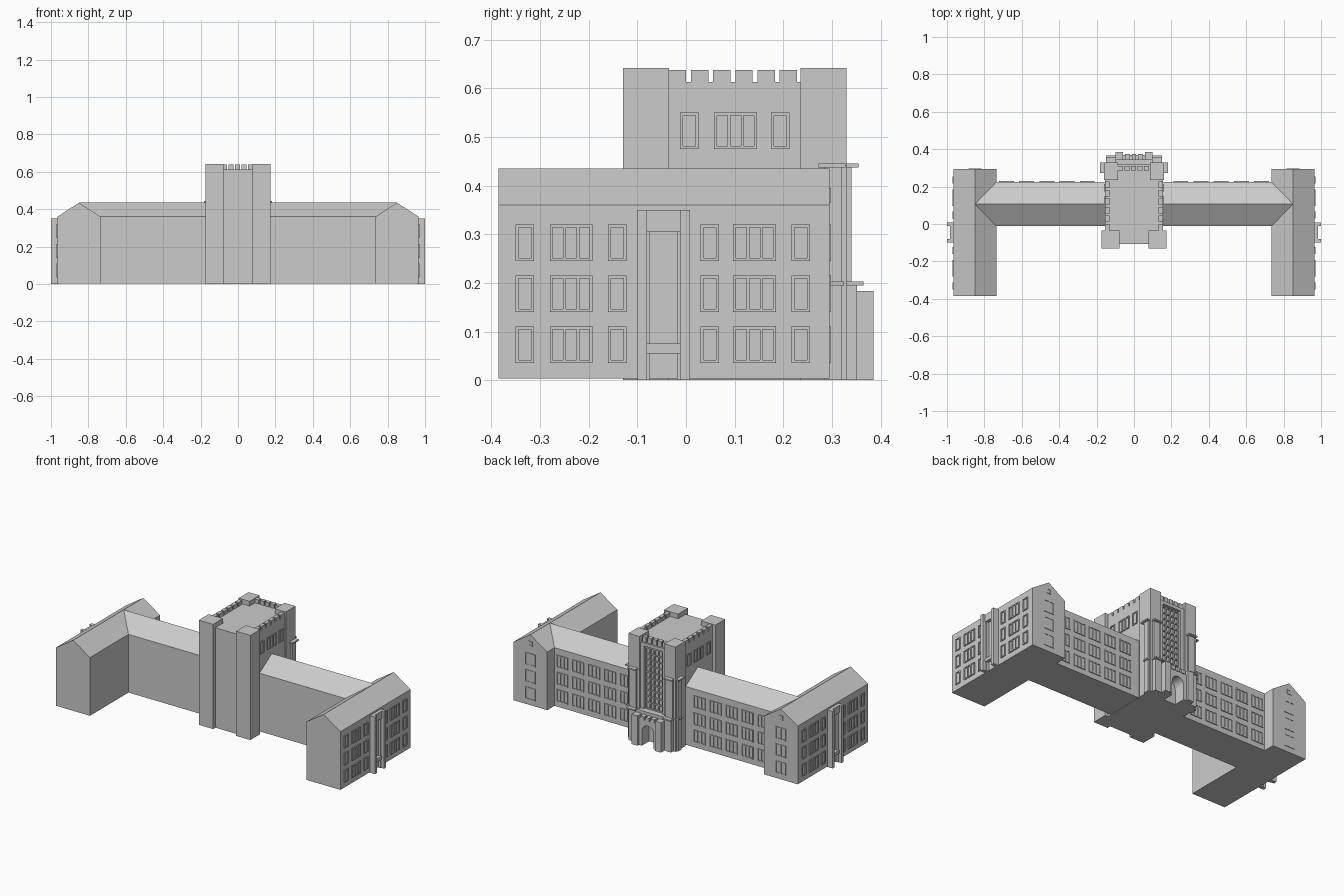
import bpy, bmesh, math
from mathutils import Vector

cube = bpy.data.objects.get("Cube")
if cube:
    bpy.data.objects.remove(cube, do_unlink=True)

stone = bpy.data.materials.new("grey stone")
stone.use_nodes = True
GREY = (0.6, 0.6, 0.6, 1)
stone.diffuse_color = GREY
stone.node_tree.nodes["Principled BSDF"].inputs["Base Color"].default_value = GREY


def finish(name, bm):
    bmesh.ops.recalc_face_normals(bm, faces=bm.faces)
    mesh = bpy.data.meshes.new(name)
    bm.to_mesh(mesh)
    bm.free()
    mesh.materials.append(stone)
    obj = bpy.data.objects.new(name, mesh)
    bpy.context.collection.objects.link(obj)
    return obj


def box(bm, x0, x1, y0, y1, z0, z1):
    verts = bmesh.ops.create_cube(bm, size=1)["verts"]
    for v in verts:
        v.co = Vector(((x0 + x1) / 2 + v.co.x * (x1 - x0),
                       (y0 + y1) / 2 + v.co.y * (y1 - y0),
                       (z0 + z1) / 2 + v.co.z * (z1 - z0)))


def pair(bm, x0, x1, *rest):
    """A box and its twin on the other side."""
    box(bm, x0, x1, *rest)
    box(bm, -x1, -x0, *rest)


def prism(bm, profile, axis, a, b):
    """Extrude a (u, z) profile along x or y."""
    def put(u, z, d):
        return (d, u, z) if axis == "x" else (u, d, z)
    face = bm.faces.new([bm.verts.new(put(u, z, a)) for u, z in profile])
    moved = bmesh.ops.extrude_face_region(bm, geom=[face])["geom"]
    shift = Vector(put(0, 0, b - a))
    for v in moved:
        if isinstance(v, bmesh.types.BMVert):
            v.co += shift


def window(bm, axis, wall, u0, u1, z0, z1, panes=1, rails=0, bar=0.006, depth=0.005):
    """Raised frame with mullions, on both mirrored walls if it faces x."""
    def strip(a, b, c, d):
        if axis == "x":
            pair(bm, wall - 0.002, wall + depth, a, b, c, d)
        else:
            box(bm, a, b, wall - 0.002, wall + depth, c, d)
    for i in range(panes + 1):
        u = u0 + (u1 - u0 - bar) * i / panes
        strip(u, u + bar, z0, z1)
    for i in range(rails + 2):
        z = z0 + (z1 - z0 - bar) * i / (rails + 1)
        strip(u0, u1, z, z + bar)


EAVES, RIDGE = 0.36, 0.435
FLOORS = (0.035, 0.14, 0.245)
WIN_H = 0.075


def house(left, right):
    mid = (left + right) / 2
    return [(left, 0.003), (right, 0.003), (right, EAVES), (mid, RIDGE), (left, EAVES)]


# Long central range and the two end wings
bm = bmesh.new()
prism(bm, house(-0.012, 0.225), "x", -0.85, 0.85)
finish("central_range", bm)
for side, name in ((1, "left_wing"), (-1, "right_wing")):
    bm = bmesh.new()
    prism(bm, house(*sorted((side * 0.735, side * 0.965))), "y", -0.385, 0.295)
    finish(name, bm)

# Windows on the end walls, wing gables and rear of the range
bm = bmesh.new()
for z in FLOORS:
    for y in (-0.35, -0.16, 0.03, 0.217):
        window(bm, "x", 0.965, y, y + 0.038, z, z + WIN_H)
    for y in (-0.28, 0.097):
        window(bm, "x", 0.965, y, y + 0.088, z, z + WIN_H, 3)
finish("end_wall_windows", bm)

bm = bmesh.new()
for side in (1, -1):
    for z in FLOORS:
        window(bm, "y", 0.295, side * 0.85 - 0.035, side * 0.85 + 0.035, z, z + WIN_H, 2, depth=0.003)
    window(bm, "y", 0.295, side * 0.85 - 0.014, side * 0.85 + 0.014, 0.365, 0.395, depth=0.003)
finish("gable_windows", bm)

bm = bmesh.new()
for side in (1, -1):
    for z in FLOORS:
        for i in range(5):
            x = side * (0.25 + 0.108 * i)
            window(bm, "y", 0.225, x - 0.04, x + 0.04, z, z + WIN_H, 3)
finish("rear_windows", bm)

# Stair bays in the middle of the end walls
bm = bmesh.new()
for y in (-0.1, -0.012):
    pair(bm, 0.96, 1.0, y, y + 0.02, 0, 0.35)
pair(bm, 0.96, 0.985, -0.08, -0.012, 0.305, 0.35)
pair(bm, 0.96, 0.985, -0.08, -0.012, 0.055, 0.075)
for y in (-0.08, -0.018):
    pair(bm, 0.96, 0.98, y, y + 0.006, 0, 0.31)
finish("stair_bays", bm)

# Tower
bm = bmesh.new()
box(bm, -0.155, 0.155, -0.108, 0.3, 0, 0.613)
finish("tower_body", bm)

bm = bmesh.new()
pair(bm, 0.078, 0.175, -0.13, -0.035, 0, 0.642)
finish("front_piers", bm)
bm = bmesh.new()
pair(bm, 0.085, 0.16, 0.235, 0.33, 0, 0.642)
finish("rear_piers", bm)

# Battlements along the sides and the rear
bm = bmesh.new()
step = 0.0455
for i in range(6):
    y = -0.035 + step * i
    pair(bm, 0.132, 0.155, y, y + step - 0.01, 0.605, 0.638)
for i in range(5):
    x = -0.085 + 0.0345 * i
    box(bm, x, x + 0.026, 0.285, 0.31, 0.605, 0.638)
finish("battlements", bm)

bm = bmesh.new()
for y, width, panes in ((-0.012, 0.038, 1), (0.058, 0.088, 3), (0.175, 0.038, 1)):
    window(bm, "x", 0.155, y, y + width, 0.475, 0.55, panes)
finish("tower_side_windows", bm)

# Tall rear window with slim jambs
bm = bmesh.new()
window(bm, "y", 0.3, -0.06, 0.06, 0.2, 0.58, 4, 9, 0.007, 0.008)
pair(bm, 0.062, 0.087, 0.295, 0.318, 0, 0.6)
box(bm, -0.087, 0.087, 0.295, 0.318, 0.585, 0.605)
finish("tall_rear_window", bm)

# Stepped buttresses with ledges on the rear piers
bm = bmesh.new()
pair(bm, 0.1, 0.145, 0.32, 0.34, 0, 0.437)
pair(bm, 0.095, 0.15, 0.32, 0.355, 0.437, 0.445)
pair(bm, 0.1, 0.145, 0.32, 0.352, 0, 0.195)
pair(bm, 0.095, 0.15, 0.32, 0.365, 0.195, 0.203)
pair(bm, 0.155, 0.17, 0.285, 0.32, 0, 0.437)
pair(bm, 0.155, 0.183, 0.272, 0.328, 0.437, 0.445)
pair(bm, 0.155, 0.178, 0.29, 0.325, 0.195, 0.203)
finish("buttresses", bm)

# Arched entrance porch
bm = bmesh.new()
arch = [(0.04 * math.cos(t), 0.09 + 0.04 * math.sin(t))
        for t in (math.pi * i / 12 for i in range(13))]
prism(bm, [(0.07, 0), (0.07, 0.165), (-0.07, 0.165), (-0.07, 0)]
      + [(-0.04, 0)] + arch[::-1] + [(0.04, 0)], "y", 0.3, 0.37)
pair(bm, 0.06, 0.1, 0.3, 0.385, 0, 0.183)
pair(bm, 0.022, 0.048, 0.345, 0.375, 0.16, 0.183)
box(bm, -0.012, 0.012, 0.345, 0.375, 0.16, 0.183)
box(bm, -0.1, 0.1, 0.3, 0.345, 0.165, 0.2)
finish("entrance_porch", bm)
